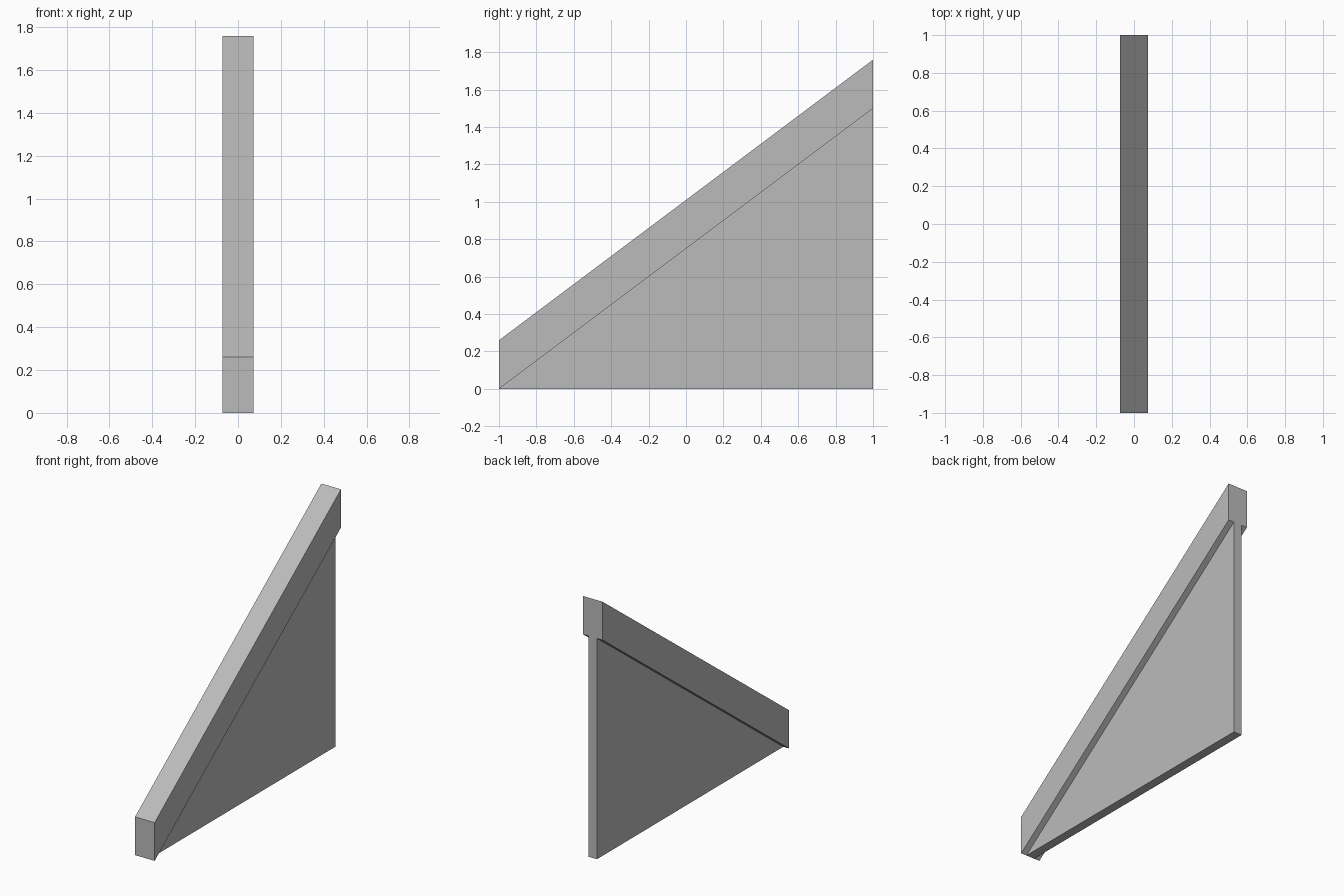
import bpy
import bmesh

default = bpy.data.objects.get("Cube")
if default:
    bpy.data.objects.remove(default, do_unlink=True)

grey = bpy.data.materials.new("plain grey")
grey.use_nodes = True
colour = (0.5, 0.5, 0.5, 1)
grey.diffuse_color = colour
grey.node_tree.nodes["Principled BSDF"].inputs["Base Color"].default_value = colour


def side_slab(name, profile, width):
    """Extrude a side profile of (y, z) points across x, centred on x = 0."""
    bm = bmesh.new()
    face = bm.faces.new([bm.verts.new((-width / 2, y, z)) for y, z in profile])
    side = bmesh.ops.extrude_face_region(bm, geom=[face])["geom"]
    verts = [v for v in side if isinstance(v, bmesh.types.BMVert)]
    bmesh.ops.translate(bm, verts=verts, vec=(width, 0, 0))
    bmesh.ops.recalc_face_normals(bm, faces=bm.faces)
    mesh = bpy.data.meshes.new(name)
    bm.to_mesh(mesh)
    bm.free()
    mesh.materials.append(grey)
    obj = bpy.data.objects.new(name, mesh)
    bpy.context.collection.objects.link(obj)
    return obj


rise, rail_height = 1.5, 0.26

# Thin triangular wall under the slope
side_slab("wall_panel", [(-1, 0), (1, 0), (1, rise)], 0.062)

# Wider sloping rail with upright ends
side_slab("sloping_rail", [(-1, 0), (1, rise), (1, rise + rail_height), (-1, rail_height)], 0.147)
